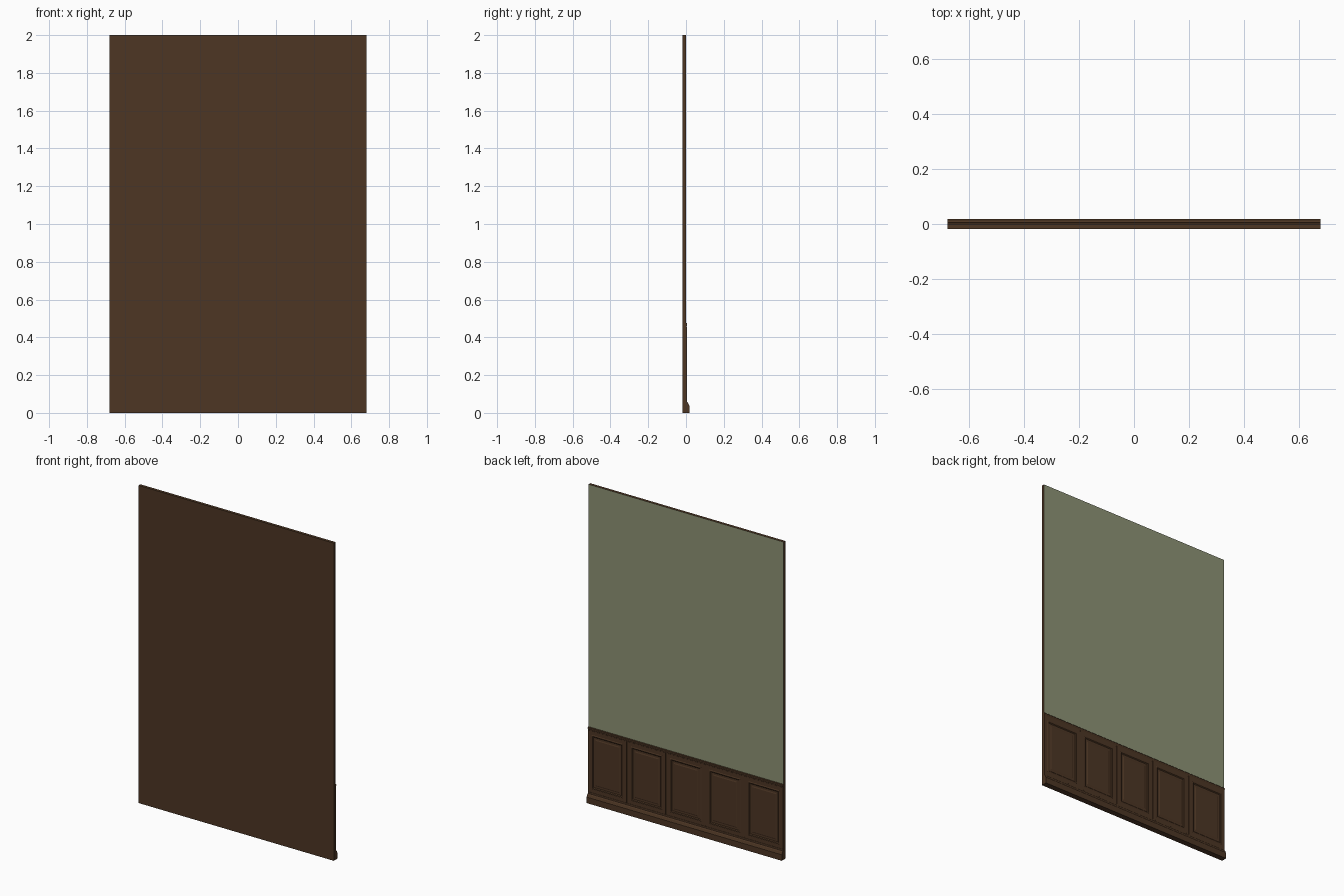
import bpy, bmesh

if "Cube" in bpy.data.objects:
    bpy.data.objects.remove(bpy.data.objects["Cube"])

W, H = 1.36, 2.0            # wall width and height
BACK, FACE = -0.018, 0.0    # wall thickness in y
DADO = 0.475                # top of the wainscot


def srgb(r, g, b):
    f = lambda c: (c / 255 / 12.92) if c < 11 else ((c / 255 + 0.055) / 1.055) ** 2.4
    return (f(r), f(g), f(b), 1)


def material(name, rgb):
    m = bpy.data.materials.new(name)
    m.diffuse_color = srgb(*rgb)
    m.use_nodes = True
    m.node_tree.nodes["Principled BSDF"].inputs["Base Color"].default_value = m.diffuse_color
    return m


wood = material("dark wood", (77, 54, 36))
green = material("sage green", (141, 147, 117))


def finish(bm, name, mats):
    bmesh.ops.recalc_face_normals(bm, faces=bm.faces)
    me = bpy.data.meshes.new(name)
    bm.to_mesh(me)
    bm.free()
    ob = bpy.data.objects.new(name, me)
    for m in mats:
        me.materials.append(m)
    bpy.context.collection.objects.link(ob)
    return ob


def extrude_profile(name, pts):
    """Run a closed (y, z) profile along the full wall width."""
    bm = bmesh.new()
    a = [bm.verts.new((-W / 2, y, z)) for y, z in pts]
    b = [bm.verts.new((W / 2, y, z)) for y, z in pts]
    bm.faces.new(a)
    bm.faces.new(b[::-1])
    n = len(pts)
    for i in range(n):
        j = (i + 1) % n
        bm.faces.new((a[i], a[j], b[j], b[i]))
    return finish(bm, name, [wood])


# Wall slab: wood all round, painted on the room side
wall = extrude_profile("wall", [(BACK, 0), (FACE, 0), (FACE, H), (BACK, H)])
wall.data.materials.append(green)
for p in wall.data.polygons:
    if p.normal.y > 0.9:
        p.material_index = 1

# Baseboard with moulded top
extrude_profile("baseboard", [(FACE, 0), (0.018, 0), (0.018, 0.038), (0.015, 0.042),
                              (0.011, 0.052), (0.006, 0.057), (0.005, 0.066), (FACE, 0.07)])

# Backing board behind the panels, seen in the seams
extrude_profile("wainscot_backing", [(FACE, 0.06), (0.0006, 0.06), (0.0006, 0.46), (FACE, 0.46)])

# Cap rail
extrude_profile("cap_rail", [(FACE, 0.452), (0.003, 0.455), (0.004, 0.461),
                             (0.0065, 0.465), (0.0065, 0.472), (0.004, DADO), (FACE, DADO)])

# Five framed panels: each face is inset in steps (width, new y)
COUNT, SEAM, Y0 = 5, 0.005, 0.004
STEPS = [(0.024, 0.004), (0.003, 0.0055), (0.005, 0.0055), (0.005, 0.001),
         (0.012, 0.001), (0.006, 0.003)]
pitch = W / COUNT
bm = bmesh.new()
for i in range(COUNT):
    x0 = -W / 2 + i * pitch + (SEAM / 2 if i else 0)
    x1 = -W / 2 + (i + 1) * pitch - (SEAM / 2 if i < COUNT - 1 else 0)
    z0, z1 = 0.065, 0.455

    def ring(d, y):
        return [bm.verts.new(c) for c in ((x0 + d, y, z0 + d), (x1 - d, y, z0 + d),
                                          (x1 - d, y, z1 - d), (x0 + d, y, z1 - d))]

    prev, d = ring(0, FACE), 0
    bm.faces.new(prev)
    for w, y in [(0, Y0)] + STEPS:
        d += w
        cur = ring(d, y)
        for k in range(4):
            j = (k + 1) % 4
            bm.faces.new((prev[k], prev[j], cur[j], cur[k]))
        prev = cur
    bm.faces.new(prev)
finish(bm, "wainscot_panels", [wood])
